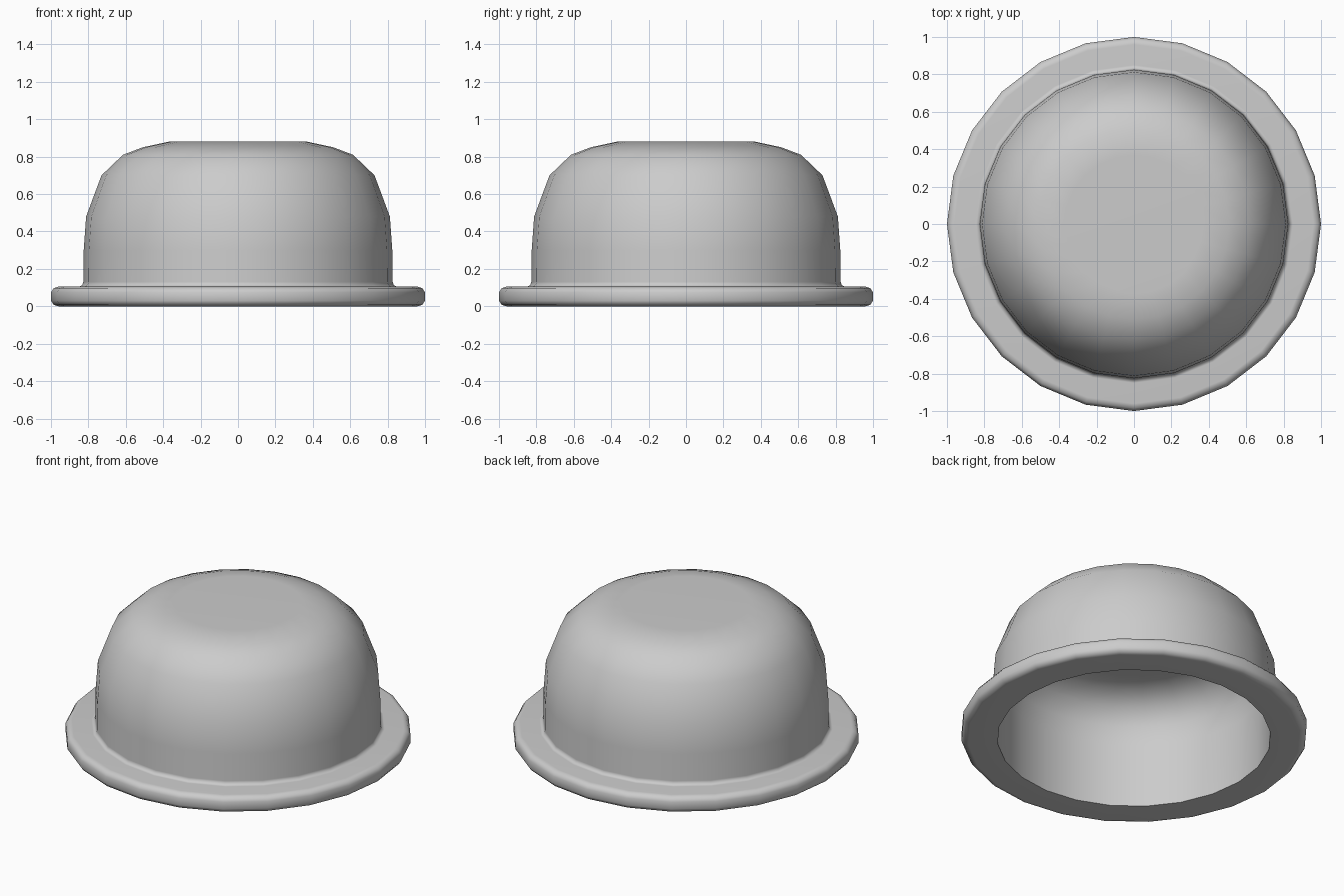
import bpy, bmesh, math

if "Cube" in bpy.data.objects:
    bpy.data.objects.remove(bpy.data.objects["Cube"])

SIDES = 24

# Cross-section (radius, height): underside, rolled brim, outer dome, then inner hollow
outer = [
    (0.79, 0.0), (0.96, 0.0), (0.985, 0.008), (1.0, 0.03), (1.0, 0.075),
    (0.985, 0.097), (0.96, 0.105), (0.85, 0.105), (0.833, 0.112), (0.827, 0.13),
    (0.825, 0.30), (0.812, 0.48), (0.73, 0.70), (0.615, 0.81), (0.51, 0.85),
    (0.37, 0.88),
]
inner = [(0.50, 0.70), (0.62, 0.68), (0.72, 0.62), (0.775, 0.52), (0.79, 0.40)]

bm = bmesh.new()


def ring(r, z):
    angles = [2 * math.pi * i / SIDES for i in range(SIDES)]
    return [bm.verts.new((r * math.cos(a), r * math.sin(a), z)) for a in angles]


def bridge(a, b):
    for i in range(SIDES):
        j = (i + 1) % SIDES
        bm.faces.new((a[i], a[j], b[j], b[i]))


# Walls: one continuous skin from the inner ceiling, round the brim, to the crown
rings = [ring(r, z) for r, z in inner + outer]
for a, b in zip(rings, rings[1:]):
    bridge(a, b)

# Flat crown and inner ceiling
bm.faces.new(rings[-1])
bm.faces.new(list(reversed(rings[0])))
bmesh.ops.recalc_face_normals(bm, faces=bm.faces[:])

mesh = bpy.data.meshes.new("brimmed_dome")
bm.to_mesh(mesh)
bm.free()
obj = bpy.data.objects.new("brimmed_dome", mesh)
bpy.context.collection.objects.link(obj)

# Smooth shading with a crisp inner rim; flats stay flat through weighted normals
bpy.context.view_layer.objects.active = obj
obj.select_set(True)
bpy.ops.object.shade_smooth_by_angle(angle=math.radians(60))
weighted = obj.modifiers.new("flat_normals", 'WEIGHTED_NORMAL')
weighted.keep_sharp = True
